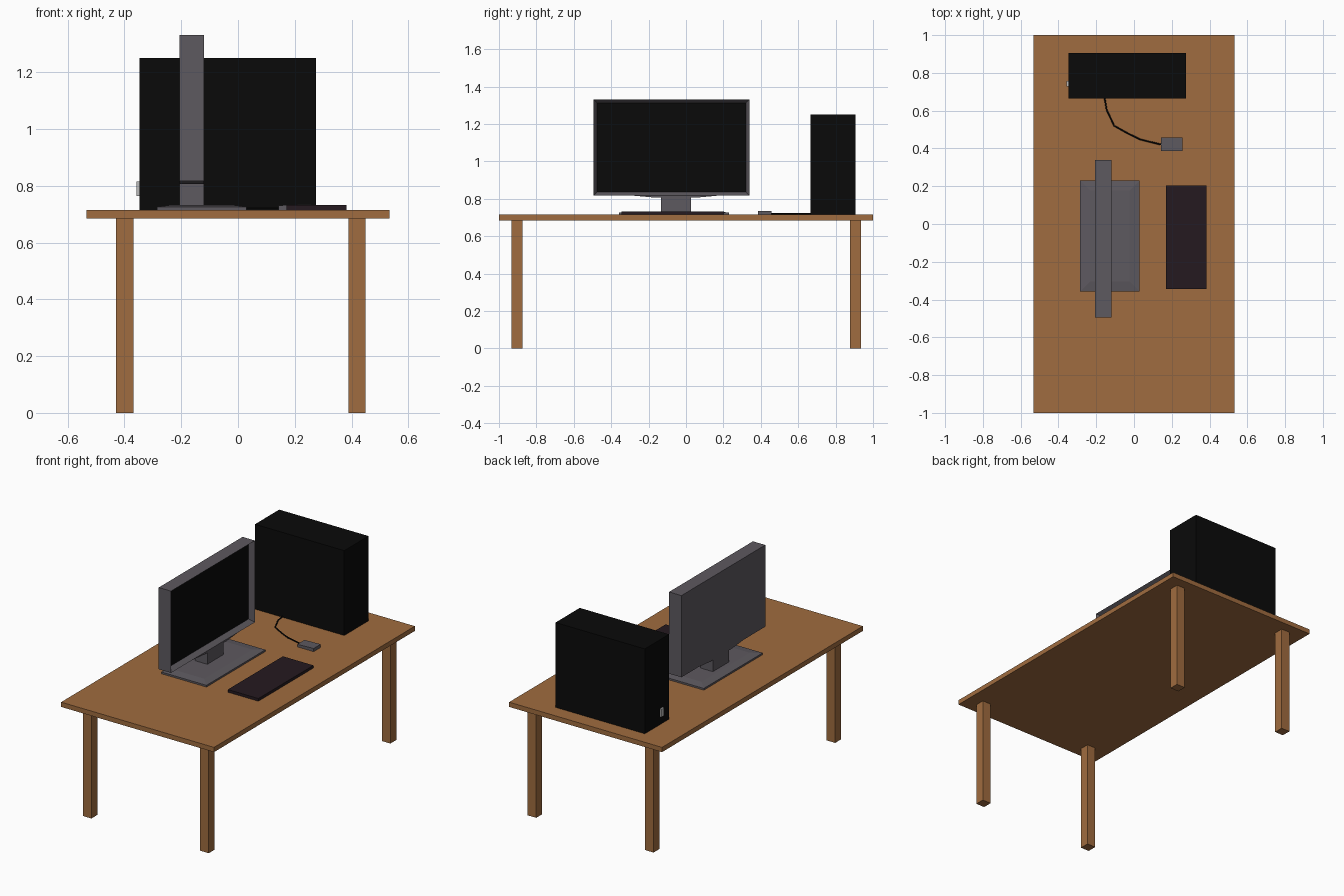
import bpy, bmesh

if "Cube" in bpy.data.objects:
    bpy.data.objects.remove(bpy.data.objects["Cube"])


def material(name, r, g, b):
    m = bpy.data.materials.new(name)
    m.diffuse_color = (r, g, b, 1)
    m.use_nodes = True
    m.node_tree.nodes["Principled BSDF"].inputs["Base Color"].default_value = m.diffuse_color
    return m


wood = material("wood", 0.35, 0.15, 0.05)
grey = material("dark_grey", 0.11, 0.10, 0.115)
black = material("black", 0.003, 0.003, 0.003)
plum = material("plum_black", 0.018, 0.010, 0.014)
light = material("light_grey", 0.5, 0.5, 0.5)


def finish(name, bm, *mats):
    mesh = bpy.data.meshes.new(name)
    bm.to_mesh(mesh)
    bm.free()
    for m in mats:
        mesh.materials.append(m)
    obj = bpy.data.objects.new(name, mesh)
    bpy.context.collection.objects.link(obj)
    return obj


def box_bm(x, y, z):
    """Box spanning the (low, high) pairs x, y, z."""
    bm = bmesh.new()
    bmesh.ops.create_cube(bm, size=1)
    for v in bm.verts:
        v.co = [r[0] if c < 0 else r[1] for c, r in zip(v.co, (x, y, z))]
    bm.normal_update()
    return bm


def box(name, x, y, z, mat):
    return finish(name, box_bm(x, y, z), mat)


def facing(bm, axis, sign):
    return next(f for f in bm.faces if f.normal[axis] * sign > 0.9)


# Table
TOP = 0.715
box("table_top", (-0.533, 0.533), (-1, 1), (0.685, TOP), wood)
for side, x in (("back", -0.399), ("front", 0.419)):
    for end, y in (("left", -0.903), ("right", 0.906)):
        box(f"{side}_{end}_leg", (x - 0.03, x + 0.03), (y - 0.03, y + 0.03), (0, 0.687), wood)

# Monitor housing with a sloped frame around a recessed screen
bm = box_bm((-0.206, -0.12), (-0.495, 0.34), (0.817, 1.332))
screen = facing(bm, 0, 1)
bmesh.ops.inset_region(bm, faces=[screen], thickness=0.027, depth=0)
for v in screen.verts:
    v.co.x -= 0.032
screen.material_index = 1
finish("monitor", bm, grey, black)

# Shallow tapered lip beneath the monitor
bm = box_bm((-0.206, -0.12), (-0.29, 0.18), (0.806, 0.818))
for v in facing(bm, 2, -1).verts:
    v.co.y = -0.055 + (v.co.y + 0.055) * 0.45
finish("monitor_lip", bm, grey)

# Stand: neck and a base with a slightly raised centre
box("monitor_neck", (-0.206, -0.12), (-0.134, 0.027), (0.725, 0.815), grey)
bm = box_bm((-0.285, 0.03), (-0.357, 0.23), (TOP, 0.726))
crown = facing(bm, 2, 1)
bmesh.ops.inset_region(bm, faces=[crown], thickness=0.075, depth=0)
for v in crown.verts:
    v.co.z += 0.007
finish("monitor_base", bm, grey)

# Computer case with its rear socket
box("computer_case", (-0.347, 0.275), (0.665, 0.906), (TOP, 1.25), black)
box("power_socket", (-0.358, -0.346), (0.728, 0.756), (0.765, 0.815), light)

# Keyboard
box("keyboard", (0.17, 0.383), (-0.344, 0.204), (TOP, 0.732), plum)

# Mouse, slightly lower at the cable end
bm = box_bm((0.143, 0.257), (0.386, 0.457), (TOP, 0.735))
for v in facing(bm, 0, -1).verts:
    if v.co.z > 0.72:
        v.co.z -= 0.004
finish("mouse", bm, grey)

# Mouse cable running to the case
path = [(-0.156, 0.67), (-0.145, 0.605), (-0.105, 0.52), (-0.03, 0.478), (0.035, 0.447), (0.146, 0.42)]
curve = bpy.data.curves.new("mouse_cable", "CURVE")
curve.dimensions = "3D"
curve.bevel_depth = 0.004
curve.bevel_resolution = 1
curve.use_fill_caps = True
spline = curve.splines.new("POLY")
spline.points.add(len(path) - 1)
for p, (x, y) in zip(spline.points, path):
    p.co = (x, y, 0.721, 1)
curve.materials.append(black)
bpy.context.collection.objects.link(bpy.data.objects.new("mouse_cable", curve))
